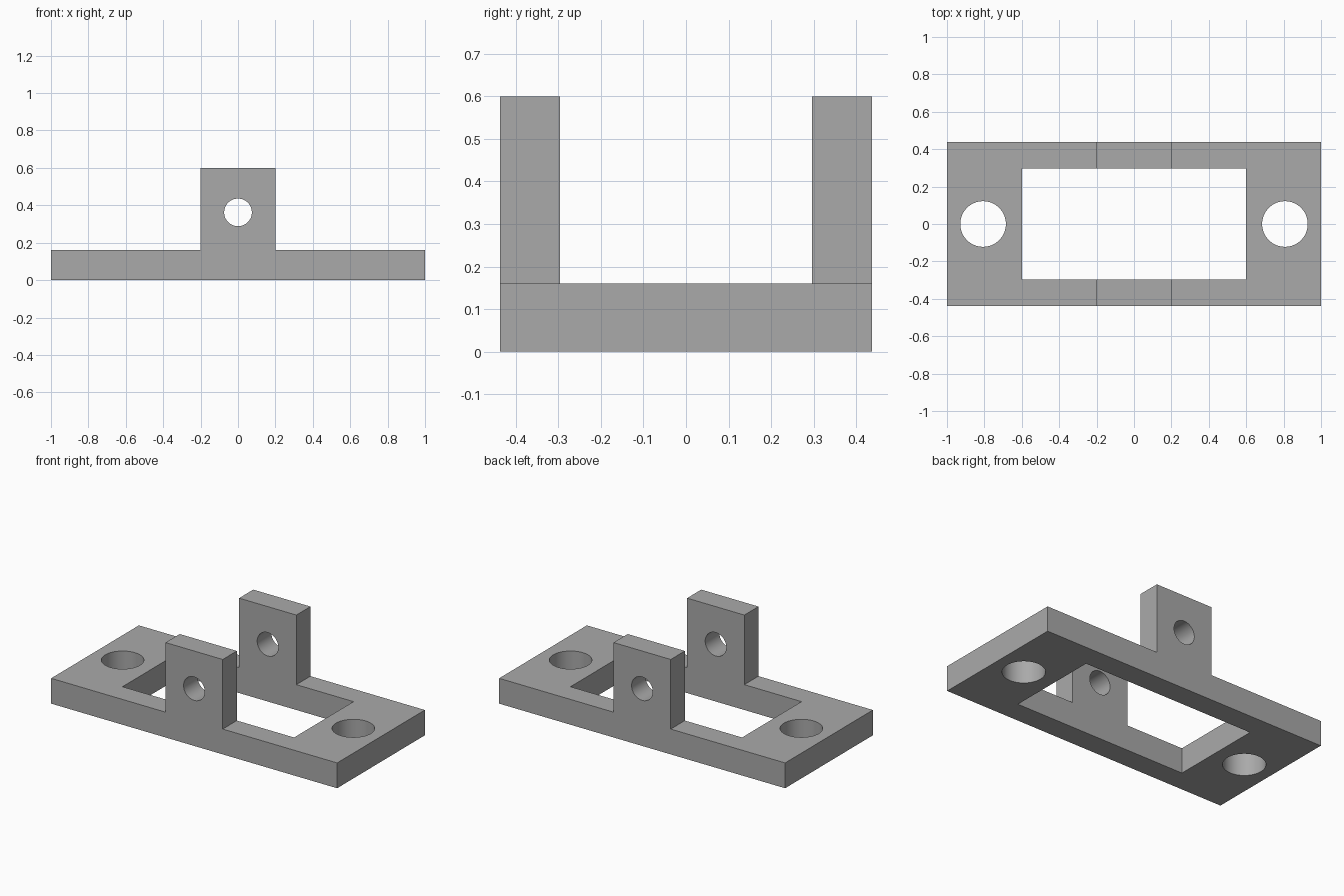
import bpy, bmesh, math

cube = bpy.data.objects.get("Cube")
if cube:
    bpy.data.objects.remove(cube, do_unlink=True)

# Main dimensions
HALF_X, HALF_Y, BASE_Z = 1.0, 0.438, 0.16
LUG_X, LUG_TOP, LUG_HOLE_Z, LUG_HOLE_R = 0.2, 0.6, 0.362, 0.074
WINDOW_X, WINDOW_Y = 0.6, 0.297
MOUNT_X, MOUNT_R = 0.807, 0.122

grey = bpy.data.materials.new("plain grey")
grey.use_nodes = True
colour = (0.4, 0.4, 0.4, 1)
grey.diffuse_color = colour
grey.node_tree.nodes["Principled BSDF"].inputs["Base Color"].default_value = colour


def cut(body, name):
    """Subtract the active primitive from the body, then discard it."""
    cutter = bpy.context.object
    cutter.name = name
    cutter.hide_render = True
    bpy.ops.object.select_all(action="DESELECT")
    body.select_set(True)
    bpy.context.view_layer.objects.active = body
    mod = body.modifiers.new(name, "BOOLEAN")
    mod.operation = "DIFFERENCE"
    mod.solver = "EXACT"
    mod.object = cutter
    bpy.ops.object.modifier_apply(modifier=mod.name)
    bpy.data.objects.remove(cutter, do_unlink=True)


# Stepped profile extruded from front to back
half = [(HALF_X, 0), (HALF_X, BASE_Z), (LUG_X, BASE_Z), (LUG_X, LUG_TOP)]
outline = half + [(-x, z) for x, z in reversed(half)]
bm = bmesh.new()
face = bm.faces.new([bm.verts.new((x, -HALF_Y, z)) for x, z in outline])
new = bmesh.ops.extrude_face_region(bm, geom=[face])["geom"]
bmesh.ops.translate(bm, vec=(0, 2 * HALF_Y, 0),
                    verts=[v for v in new if isinstance(v, bmesh.types.BMVert)])
bmesh.ops.recalc_face_normals(bm, faces=bm.faces)
mesh = bpy.data.meshes.new("mounting_bracket")
bm.to_mesh(mesh)
bm.free()
mesh.materials.append(grey)
bracket = bpy.data.objects.new("mounting_bracket", mesh)
bpy.context.collection.objects.link(bracket)

# Central window, which also separates the two lugs
bpy.ops.mesh.primitive_cube_add(size=2, location=(0, 0, 0.5))
bpy.context.object.scale = (WINDOW_X, WINDOW_Y, 1)
cut(bracket, "window_cutter")

# Mounting holes through the base
for side in (-1, 1):
    bpy.ops.mesh.primitive_cylinder_add(vertices=64, radius=MOUNT_R, depth=1,
                                        location=(side * MOUNT_X, 0, 0))
    cut(bracket, "mount_hole_cutter")

# Pin hole through both lugs
bpy.ops.mesh.primitive_cylinder_add(vertices=64, radius=LUG_HOLE_R, depth=2,
                                    location=(0, 0, LUG_HOLE_Z),
                                    rotation=(math.pi / 2, 0, 0))
cut(bracket, "pin_hole_cutter")

bpy.ops.object.shade_smooth_by_angle(angle=math.radians(30))
